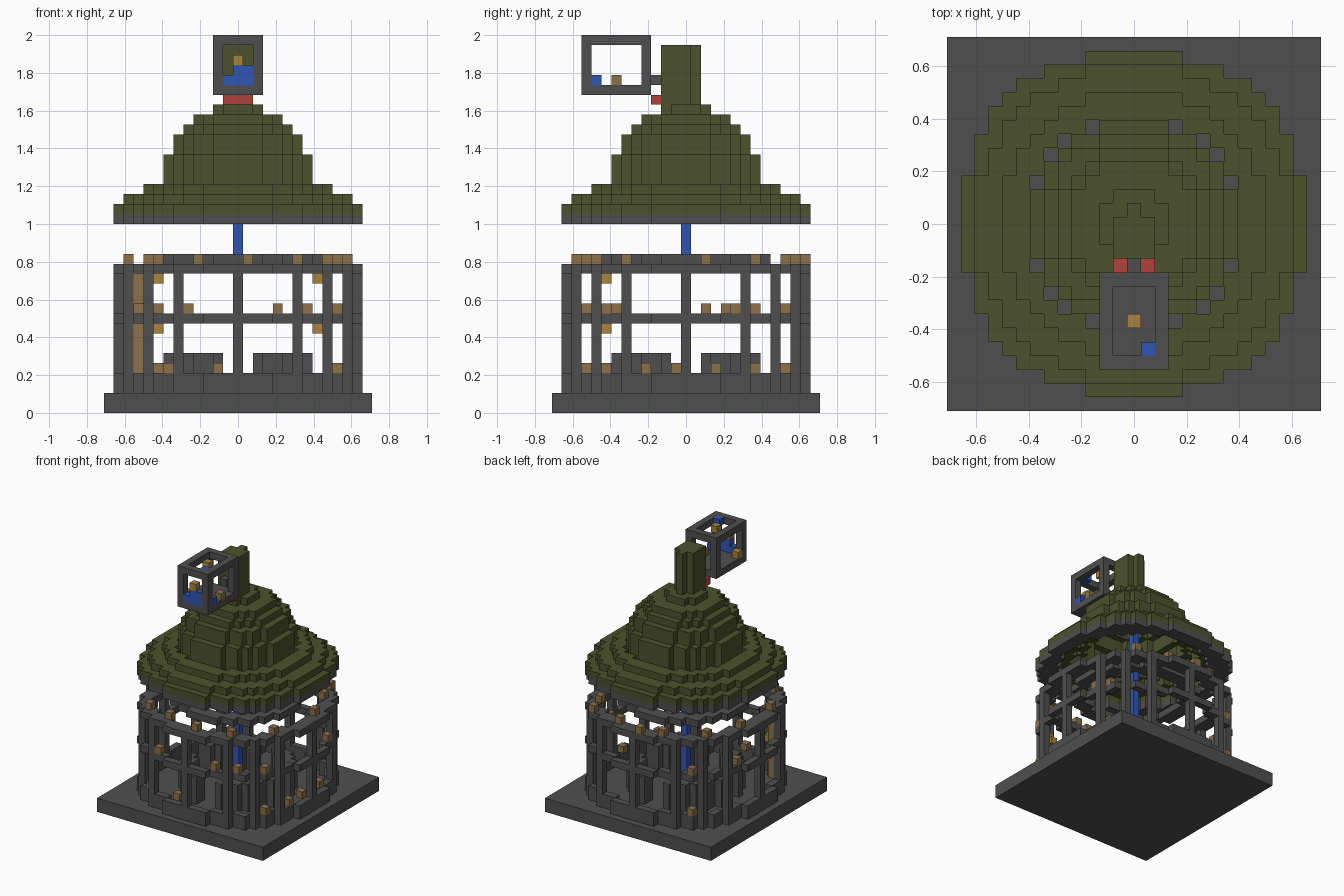
import bpy, bmesh
from mathutils import Vector

if "Cube" in bpy.data.objects:
    bpy.data.objects.remove(bpy.data.objects["Cube"])

S = 2 / 38          # edge of one block
taken = set()       # blocks already used by a part


def material(name, r, g, b):
    m = bpy.data.materials.new(name)
    m.use_nodes = True
    m.diffuse_color = (r, g, b, 1)
    m.node_tree.nodes["Principled BSDF"].inputs["Base Color"].default_value = (r, g, b, 1)
    return m


GREY = material("stone grey", 0.078, 0.078, 0.078)
OLIVE = material("olive green", 0.07, 0.084, 0.025)
BLUE = material("blue", 0.03, 0.09, 0.45)
RED = material("red", 0.45, 0.055, 0.04)
BROWN = material("brown", 0.27, 0.165, 0.065)
ORANGE = material("orange", 0.40, 0.23, 0.05)


def build(name, cells, mat):
    """Make one object from blocks, keeping only the outside faces."""
    cells = set(cells) - taken
    taken.update(cells)
    bm = bmesh.new()
    verts = {}

    def vert(p):
        key = tuple(round(c * 2) for c in p)
        if key not in verts:
            verts[key] = bm.verts.new(p * S)
        return verts[key]

    for cell in cells:
        centre = Vector(cell) + Vector((0, 0, 0.5))
        for axis in range(3):
            for sign in (-1, 1):
                n = Vector((0, 0, 0))
                n[axis] = sign
                if tuple(int(c + n[i]) for i, c in enumerate(cell)) in cells:
                    continue
                a = Vector((0, 0, 0))
                a[(axis + 1) % 3] = 0.5
                b = n.cross(a)
                mid = centre + n / 2
                bm.faces.new([vert(mid + q) for q in (a + b, b - a, -a - b, a - b)])
    bmesh.ops.recalc_face_normals(bm, faces=bm.faces)
    mesh = bpy.data.meshes.new(name)
    bm.to_mesh(mesh)
    bm.free()
    mesh.materials.append(mat)
    obj = bpy.data.objects.new(name, mesh)
    bpy.context.collection.objects.link(obj)


def box(x0, x1, y0, y1, z0, z1):
    return {(x, y, z) for x in range(x0, x1 + 1)
            for y in range(y0, y1 + 1) for z in range(z0, z1 + 1)}


def disc(r):
    return {(x, y) for x, y, z in box(-r, r, -r, r, 0, 0)
            if x * x + y * y <= (r + 0.5) ** 2}


def outline(shape):
    return {(x, y) for x, y in shape
            if not {(x + 1, y), (x - 1, y), (x, y + 1), (x, y - 1)} <= shape}


def raise_up(shape, z0, z1):
    return {(x, y, z) for x, y in shape for z in range(z0, z1 + 1)}


# Large round footprint, given by the half width of each row
rows = [12, 12, 12, 12, 11, 11, 11, 10, 10, 9, 8, 6, 3]
round_plan = {(x, y) for y in range(-12, 13)
              for x in range(-rows[abs(y)], rows[abs(y)] + 1)}
rim = outline(round_plan)
ledge = rim | outline(round_plan - rim)

# Coloured blocks set into the walls
build("corner_column", box(-10, -10, -6, -6, 4, 13), BROWN)
build("hanging_lamps", [(x, -8, z) for x in (-8, 8) for z in (8, 13)], ORANGE)
top_lamps = [(-8, -9), (-4, -10), (1, -11), (6, -10), (10, -6), (11, 2), (9, 7),
             (8, 10), (3, 11), (-1, 12), (-4, 11), (-9, 8), (-11, 3), (-11, -4)]
build("top_lamps", [(x, y, 15) for x, y in top_lamps], BROWN)
middle_lamps = [(-5, -11), (4, -11), (7, -10), (10, -8), (11, 2), (11, 5),
                (10, 7), (-8, 10), (-10, -7), (-11, 4)]
build("middle_lamps", [(x, y, 10) for x, y in middle_lamps], BROWN)
low_lamps = [(-7, -10), (-2, -11), (10, -8), (11, -4), (11, -1), (11, 3),
             (10, 7), (-8, 10)]
build("low_lamps", [(x, y, 4) for x, y in low_lamps], BROWN)

# Base and round cage wall
build("base_slab", box(-13, 13, -13, 13, 0, 1), GREY)
build("low_wall", raise_up(rim, 2, 3), GREY)
build("middle_rail", raise_up(rim, 9, 9), GREY)
build("top_rail", raise_up(ledge, 14, 14), GREY)
posts = {(sx * x, sy * y) for x, y in [(0, 12), (6, 11), (9, 9), (11, 6), (12, 0)]
         for sx in (-1, 1) for sy in (-1, 1)}
build("posts", raise_up(posts, 4, 13), GREY)

# Inside: pole, four bench corners, upper ring
build("centre_pole", box(0, 0, 0, 0, 2, 29), BLUE)
bench = {(x, y) for x, y in outline(disc(7)) | outline(disc(6))
         if abs(x) > 1 and abs(y) > 1}
build("benches", raise_up(bench, 2, 5), GREY)
build("upper_ring", raise_up(disc(8) - disc(6), 15, 15), GREY)

# Roof: stepped hollow layers
build("roof_edge", raise_up(round_plan - disc(10), 19, 19), GREY)
roof = raise_up(round_plan - disc(10), 20, 20)
roof |= raise_up(disc(11) - disc(8), 21, 21)
gap = {(x, y) for x, y in disc(8) if x * x + y * y < 62}
roof |= raise_up(disc(9) - gap, 22, 22)
steps = [(7, 22, 25), (6, 26, 27), (5, 28, 28), (4, 29, 29), (2, 30, 30)]
for i, (r, z0, z1) in enumerate(steps):
    roof |= raise_up(outline(disc(r)), z0, z1)
    if i + 1 < len(steps):
        roof |= raise_up(disc(r) - disc(steps[i + 1][0] - 1), z1, z1)
    else:
        roof |= raise_up(box_plan := disc(r), z1, z1)
build("roof", roof, OLIVE)
build("chimney", box(-1, 1, -2, 0, 31, 36) | box(0, 0, 1, 1, 31, 36), OLIVE)

# Small lantern box in front of the chimney
build("bracket", box(0, 0, -3, -3, 33, 33), GREY)
build("red_support", box(-1, 1, -3, -3, 31, 31), RED)
build("lantern_blue_blocks", box(-1, 1, -10, -10, 33, 33) | box(0, 1, -10, -10, 34, 34)
      | {(2, -9, 33), (1, -9, 37)}, BLUE)
build("lantern_orange_blocks", [(0, -10, 35), (0, -7, 37), (-2, -9, 33)], ORANGE)
build("lantern_brown_block", [(2, -7, 33)], BROWN)
frame = {c for c in box(-2, 2, -10, -4, 32, 37)
         if (abs(c[0]) == 2) + (c[1] in (-10, -4)) + (c[2] in (32, 37)) >= 2}
build("lantern_frame", frame | box(-2, 2, -10, -4, 32, 32), GREY)
